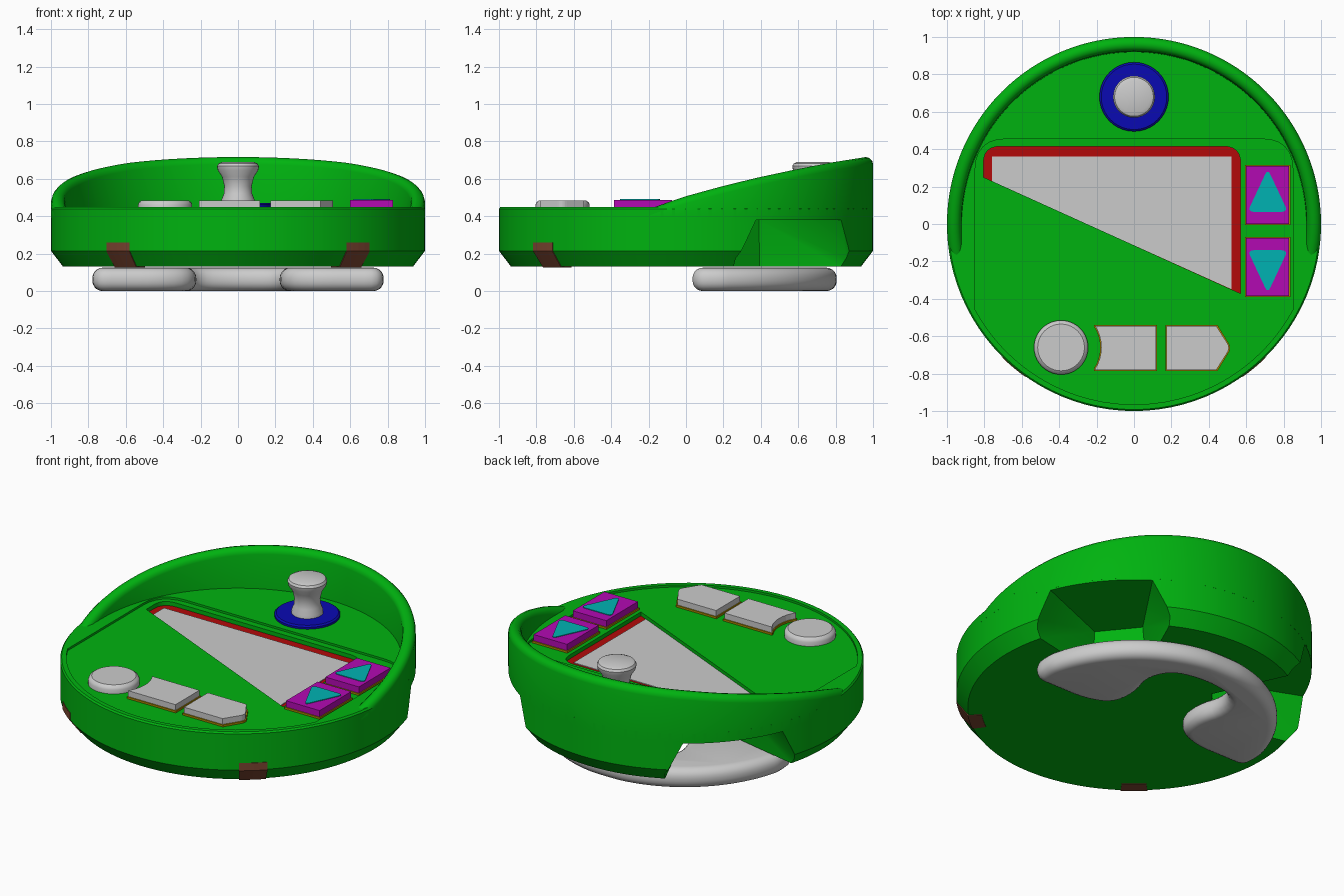
import bpy, bmesh, math
from mathutils import Vector

if "Cube" in bpy.data.objects:
    bpy.data.objects.remove(bpy.data.objects["Cube"])

def material(name, rgb):
    m = bpy.data.materials.new(name)
    m.diffuse_color = (*rgb, 1)
    m.use_nodes = True
    m.node_tree.nodes["Principled BSDF"].inputs["Base Color"].default_value = m.diffuse_color
    return m

GREEN = material("green", (0.0, 0.45, 0.005))
RED = material("red", (0.45, 0.003, 0.003))
BLUE = material("blue", (0.003, 0.003, 0.45))
PURPLE = material("purple", (0.45, 0.003, 0.45))
CYAN = material("cyan", (0.0, 0.45, 0.45))
GOLD = material("gold", (0.40, 0.25, 0.0))
BROWN = material("brown", (0.20, 0.06, 0.03))

def make(name, bm, mat=None):
    bmesh.ops.remove_doubles(bm, verts=bm.verts, dist=1e-5)
    bmesh.ops.recalc_face_normals(bm, faces=bm.faces)
    me = bpy.data.meshes.new(name)
    bm.to_mesh(me)
    bm.free()
    o = bpy.data.objects.new(name, me)
    bpy.context.collection.objects.link(o)
    if mat:
        me.materials.append(mat)
    return o

def finish(o, angle=35):
    """Apply modifiers and smooth everything but the sharp edges."""
    bpy.ops.object.select_all(action='DESELECT')
    o.select_set(True)
    bpy.context.view_layer.objects.active = o
    bpy.ops.object.convert(target='MESH')
    bpy.ops.object.shade_smooth_by_angle(angle=math.radians(angle))
    return o

def sweep(name, section, a0, a1, n, mat=None, loc=(0, 0)):
    """Sweep a closed (r, z) section about z; section is a function of angle."""
    bm = bmesh.new()
    rings = []
    for i in range(n + 1):
        a = math.radians(a0 + (a1 - a0) * i / n)
        rings.append([bm.verts.new((loc[0] + r * math.cos(a), loc[1] + r * math.sin(a), z))
                      for r, z in section(a)])
    k = len(rings[0])
    for p, q in zip(rings, rings[1:]):
        for j in range(k):
            bm.faces.new((p[j], p[(j + 1) % k], q[(j + 1) % k], q[j]))
    if a1 - a0 < 360:
        bm.faces.new(rings[0])
        bm.faces.new(rings[-1])
    else:
        bmesh.ops.dissolve_degenerate(bm, edges=bm.edges, dist=1e-6)
    return make(name, bm, mat)

def lathe(name, profile, n, mat=None, loc=(0, 0)):
    return sweep(name, lambda a: profile, 0, 360, n, mat, loc)

def rounded(corners, seg=6):
    """Outline from (x, y, radius) corners."""
    out, n = [], len(corners)
    for i, (x, y, r) in enumerate(corners):
        p = Vector((x, y))
        if r == 0:
            out.append(p)
            continue
        a = p + (Vector(corners[i - 1][:2]) - p).normalized() * r
        b = p + (Vector(corners[(i + 1) % n][:2]) - p).normalized() * r
        for s in range(seg + 1):
            t = s / seg
            out.append(a * (1 - t) ** 2 + p * 2 * t * (1 - t) + b * t * t)
    return out

def slab(name, outline, z0, z1, mat=None, bevel=0, seg=2):
    bm = bmesh.new()
    f = bm.faces.new([bm.verts.new((p[0], p[1], z0)) for p in outline])
    ext = bmesh.ops.extrude_face_region(bm, geom=[f])
    for v in ext["geom"]:
        if isinstance(v, bmesh.types.BMVert):
            v.co.z = z1
    o = make(name, bm, mat)
    if bevel:
        b = o.modifiers.new("bevel", 'BEVEL')
        b.width, b.segments, b.use_clamp_overlap = bevel, seg, False
        b.limit_method, b.angle_limit = 'ANGLE', math.radians(50)
    return o

# Round body
body = lathe("body", [(0, .13), (.935, .13), (1, .215), (1, .44), (.992, .45), (0, .45)], 96, GREEN)

# Cutters: control panel recess, screen opening, two underside pockets
arc = [(.965 * math.cos(math.radians(a)), .965 * math.sin(math.radians(a)), 0)
       for a in range(208, 333, 4)]
panel = rounded([(.85, -.455, 0), (.85, .455, .17), (-.85, .455, .17), (-.85, -.455, 0)] + arc)
opening = rounded([(-.805, .25, 0), (-.805, .415, .09), (.57, .415, .09), (.57, -.372, 0)])
cutters = [slab("panel_cutter", panel, .437, .6), slab("screen_cutter", opening, .405, .6)]
for side in (1, -1):
    bm = bmesh.new()
    for r, half, z in ((.47, 17, .38), (1.15, 17, .38), (.46, 20, .1), (1.15, 24, .1)):
        for s in (-1, 1):
            a = math.radians(39 + s * half)
            bm.verts.new((side * r * math.cos(a), r * math.sin(a), z))
    bmesh.ops.convex_hull(bm, input=bm.verts)
    cutters.append(make("pocket_cutter", bm))
for c in cutters:
    c.hide_render = True
    m = body.modifiers.new("cut", 'BOOLEAN')
    m.operation, m.object, m.solver = 'DIFFERENCE', c, 'EXACT'
finish(body)
for c in cutters:
    bpy.data.objects.remove(c)

# Rising rim around the back
HEIGHTS = [(-.2, .44), (-.1, .475), (0, .507), (.2, .56), (.4, .607), (.6, .648), (.8, .686), (1.01, .718)]

def rim_section(a):
    y = math.sin(a)
    for (y0, h0), (y1, h1) in zip(HEIGHTS, HEIGHTS[1:]):
        if y <= y1:
            h = h0 + (h1 - h0) * (y - y0) / (y1 - y0)
            break
    top = [(.962 + .038 * math.cos(math.radians(t)), h - .038 + .038 * math.sin(math.radians(t)))
           for t in range(0, 181, 30)]
    return [(1, .39)] + top + [(.918, .39)]

finish(sweep("back_rim", rim_section, -11, 191, 72, GREEN))

# Screen with red surround, sunk in the panel
slab("screen_surround", opening, .39, .412, RED)
slab("screen", [(-.76, .228), (-.76, .36), (.52, .36), (.52, -.348)], .40, .416)

# Joystick on a blue ring
finish(lathe("joystick_ring", [(0, .44), (.185, .44), (.185, .462), (.175, .47), (0, .47)], 40, BLUE, (0, .68)))
finish(lathe("joystick", [(0, .46), (.09, .46), (.088, .49), (.076, .52), (.073, .56), (.085, .61),
                          (.108, .645), (.112, .668), (.104, .682), (.085, .69), (0, .69)], 32, None, (0, .68)))

# Arrow keys
for name, cy, s in (("up", .155, 1), ("down", -.23, -1)):
    def box(g):
        return [(.6 - g, cy - .155 - g), (.83 + g, cy - .155 - g), (.83 + g, cy + .155 + g), (.6 - g, cy + .155 + g)]
    slab(name + "_key_base", box(.006), .43, .449, GOLD)
    slab(name + "_key", box(0), .44, .488, PURPLE)
    tri = [(.607, cy - s * .09, .035), (.823, cy - s * .09, .035), (.715, cy + s * .14, .035)]
    slab(name + "_arrow", rounded(tri), .48, .492, CYAN)

# Front buttons: round, notched square and pointed
finish(lathe("round_button", [(0, .43), (.145, .43), (.145, .462), (.139, .475), (.125, .485), (0, .485)],
             40, None, (-.39, -.66)))

def concave(g):
    left = [(-.39 + (.215 - g) * math.cos(math.radians(t)), -.66 + (.215 - g) * math.sin(math.radians(t)))
            for t in range(32, -33, -8)]
    return left + [(left[-1][0], -.78 - g), (.117 + g, -.78 - g), (.117 + g, -.545 + g), (left[0][0], -.545 + g)]

def pointed(g):
    return rounded([(.175 - g, -.78 - g, 0), (.44 + g, -.78 - g, 0), (.515 + g, -.6625, .03),
                    (.44 + g, -.545 + g, 0), (.175 - g, -.545 + g, 0)])

for name, shape in (("square_button", concave), ("pointed_button", pointed)):
    slab(name + "_base", shape(.006), .43, .449, GOLD)
    slab(name, shape(0), .44, .485)

# Brown feet patches on the lower front edge
for name, a in (("left_foot_pad", 230), ("right_foot_pad", 310)):
    sweep(name, lambda t: [(.98, .26), (1.003, .26), (1.003, .213), (.938, .126), (.86, .126), (.86, .16)],
          a - 4.6, a + 4.6, 4, BROWN)

# Horseshoe stand underneath
half = [(.8 * math.sin(math.radians(t)), .8 * math.cos(math.radians(t)) + .01) for t in range(6, 82, 6)]
half += [(.77, .035), (.62, .035), (.4, .035), (.24, .11), (.215, .28), (.27, .44), (.22, .58), (.08, .62)]
pts = [Vector(p) for p in half] + [Vector((-x, y)) for x, y in reversed(half)]
for _ in range(2):
    pts = [p.lerp(q, t) for p, q in zip(pts, pts[1:] + pts[:1]) for t in (.25, .75)]
finish(slab("stand", pts, .0, .125, None, .055, 5), 50)
